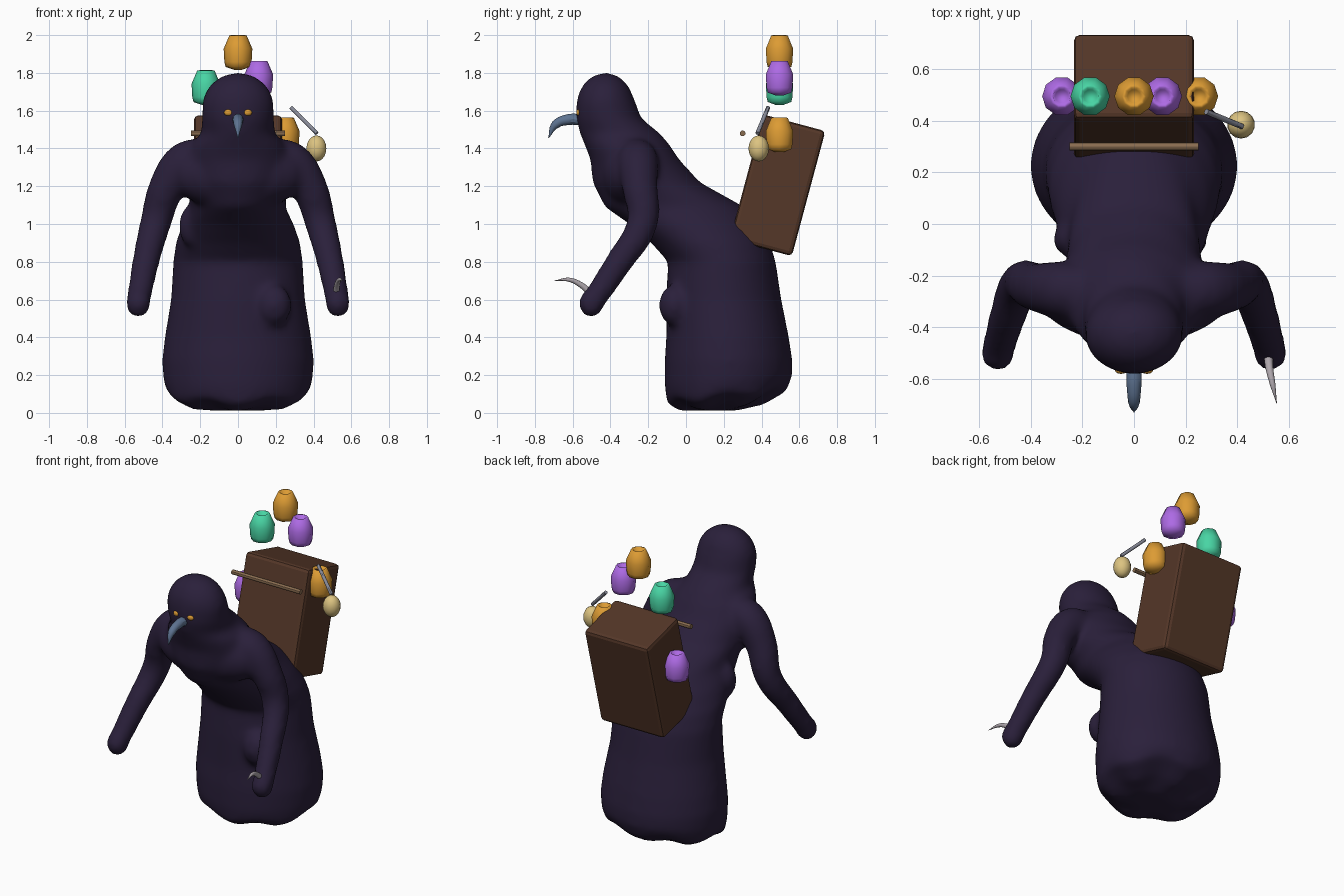
import bpy, bmesh, math
from mathutils import Matrix, Vector

if "Cube" in bpy.data.objects:
    bpy.data.objects.remove(bpy.data.objects["Cube"])


def material(name, r, g, b):
    m = bpy.data.materials.new(name)
    m.use_nodes = True
    m.diffuse_color = (r, g, b, 1)
    m.node_tree.nodes["Principled BSDF"].inputs["Base Color"].default_value = (r, g, b, 1)
    return m


CLOTH = material("dark purple cloth", .023, .014, .043)
LEATHER = material("brown leather", .09, .038, .021)
AMBER = material("amber", .72, .33, .034)
GREEN = material("jade green", .065, .66, .37)
VIOLET = material("violet", .42, .145, .78)
CREAM = material("cream glass", .72, .55, .22)
METAL = material("grey metal", .25, .26, .32)
BEAK = material("slate blue", .11, .17, .28)
WOOD = material("tan wood", .25, .15, .08)
BONE = material("pale claw", .42, .38, .41)


def finish(bm, name, mat, smooth=False):
    bmesh.ops.recalc_face_normals(bm, faces=bm.faces)
    me = bpy.data.meshes.new(name)
    bm.to_mesh(me)
    bm.free()
    me.materials.append(mat)
    for p in me.polygons:
        p.use_smooth = smooth
    ob = bpy.data.objects.new(name, me)
    bpy.context.collection.objects.link(ob)
    return ob


def loft(rings):
    """Closed skin over rings of vertex positions."""
    bm = bmesh.new()
    loops = [[bm.verts.new(p) for p in ring] for ring in rings]
    for a, b in zip(loops, loops[1:]):
        for i in range(len(a)):
            j = (i + 1) % len(a)
            bm.faces.new((a[i], a[j], b[j], b[i]))
    bm.faces.new(loops[0])
    bm.faces.new(loops[-1])
    return bm


def ellipse(c, rx, ry, n, tilt=0, wave=0):
    out = []
    for i in range(n):
        a = 2 * math.pi * i / n
        x, y = rx * math.cos(a), ry * math.sin(a)
        out.append(Vector((c[0] + x, c[1] + y, c[2] + tilt * y + wave * math.cos(6 * a))))
    return out


def ball(name, mat, c, size, u=20, v=14):
    bm = bmesh.new()
    bmesh.ops.create_uvsphere(bm, u_segments=u, v_segments=v, radius=1,
                              matrix=Matrix.Translation(c) @ Matrix.Diagonal((*size, 1)))
    return finish(bm, name, mat, True)


def tube(name, mat, points, sides=4):
    """Smooth tapering tube through points (x, y, z, radius)."""
    cu = bpy.data.curves.new(name, 'CURVE')
    cu.dimensions = '3D'
    cu.bevel_depth = 1
    cu.bevel_resolution = sides
    cu.use_fill_caps = True
    sp = cu.splines.new('BEZIER')
    sp.resolution_u = 6
    sp.bezier_points.add(len(points) - 1)
    for bp, (x, y, z, r) in zip(sp.bezier_points, points):
        bp.co = (x, y, z)
        bp.radius = r
        bp.handle_left_type = bp.handle_right_type = 'AUTO'
    cu.materials.append(mat)
    ob = bpy.data.objects.new(name, cu)
    bpy.context.collection.objects.link(ob)
    bpy.ops.object.select_all(action='DESELECT')
    ob.select_set(True)
    bpy.context.view_layer.objects.active = ob
    bpy.ops.object.convert(target='MESH')
    ob = bpy.context.view_layer.objects.active
    bpy.ops.object.shade_smooth_by_angle()
    return ob


# Robe and hunched torso: height, y centre, x radius, y radius, tilt, wave
sections = [
    (.012, .17, .15, .10, 0, 0), (.04, .19, .27, .22, .08, .016),
    (.095, .215, .375, .315, .1, .016), (.17, .225, .395, .338, .08, 0),
    (.28, .225, .402, .338, 0, 0), (.40, .22, .388, .325, 0, 0),
    (.60, .20, .355, .305, 0, 0), (.80, .19, .343, .285, 0, 0),
    (.90, .13, .33, .315, 0, 0), (1.0, .045, .295, .345, 0, 0),
    (1.09, -.06, .25, .37, 0, 0), (1.22, -.21, .27, .285, 0, 0),
    (1.34, -.27, .28, .235, 0, 0), (1.42, -.312, .25, .225, 0, 0),
    (1.48, -.35, .195, .212, 0, 0), (1.56, -.41, .192, .172, 0, 0),
    (1.66, -.425, .185, .153, 0, 0),
]
robe = finish(loft([ellipse((0, y, z), rx, ry, 36, t, w)
                    for z, y, rx, ry, t, w in sections]), "robe", CLOTH)

# Hooded head, chest, folds and bulges
parts = [
    ball("hood", CLOTH, (0, -.427, 1.62), (.192, .155, .181)),
    ball("chest", CLOTH, (0, -.285, 1.265), (.37, .18, .19)),
    ball("front_bulge", CLOTH, (.19, -.06, .57), (.095, .085, .11)),
    ball("right_fold", CLOTH, (-.25, -.06, .99), (.065, .065, .11)),
    ball("left_fold", CLOTH, (.23, -.06, .99), (.05, .05, .09)),
]
# Sleeves
for s in (-1, 1):
    parts.append(tube("sleeve", CLOTH, [
        (s * .17, -.265, 1.36, .10), (s * .28, -.255, 1.325, .112), (s * .375, -.245, 1.20, .096),
        (s * .435, -.23, 1.01, .083), (s * .49, -.36, .79, .072),
        (s * .527, -.49, .595, .064)], 6))
    parts.append(ball("hand", CLOTH, (s * .528, -.502, .58), (.067, .067, .076)))

# Fuse the cloth into one soft surface
bpy.ops.object.select_all(action='DESELECT')
for ob in parts + [robe]:
    ob.select_set(True)
bpy.context.view_layer.objects.active = robe
bpy.ops.object.join()
robe.name = "robed_body"
remesh = robe.modifiers.new("fuse", 'REMESH')
remesh.mode = 'VOXEL'
remesh.voxel_size = .02
remesh.use_smooth_shade = True
soft = robe.modifiers.new("soften", 'SMOOTH')
soft.factor = .5
soft.iterations = 10

# Face
tube("beak", BEAK, [(0, -.54, 1.55, .03), (0, -.62, 1.553, .029),
                    (0, -.69, 1.527, .023), (0, -.728, 1.455, .002)])
for side, s in (("left", 1), ("right", -1)):
    ball(side + "_eye", AMBER, (s * .05, -.567, 1.59), (.024, .014, .018), 12, 8)

# Single claw on the left hand
tube("claw", BONE, [(.52, -.50, .63, .018), (.525, -.56, .68, .015),
                    (.537, -.62, .705, .011), (.553, -.695, .70, .001)])

# Leaning backpack with softened edges
bm = bmesh.new()
bmesh.ops.create_cube(bm, size=1, matrix=Matrix.Translation((0, .485, 1.205))
                      @ Matrix.Rotation(math.radians(-15), 4, 'X')
                      @ Matrix.Diagonal((.465, .34, .685, 1)))
bmesh.ops.bevel(bm, geom=bm.edges[:], offset=.022, segments=2, profile=.5, affect='EDGES')
finish(bm, "backpack", LEATHER)

# Crossbar and lantern
tube("crossbar", WOOD, [(-.25, .30, 1.48, .015), (.25, .30, 1.48, .015)])
tube("lantern_hook", METAL, [(.28, .435, 1.617, .011), (.418, .378, 1.48, .011)])
ball("lantern", CREAM, (.415, .385, 1.40), (.054, .054, .069), 14, 10)

# Open jars with rounded bases: radius and height profile
jar = [(.02, -.092), (.066, -.076), (.072, -.05), (.076, .02), (.046, .09), (.034, .092), (.026, .065)]
for name, mat, x, z in (("top_jar", AMBER, 0, 1.908), ("green_jar", GREEN, -.17, 1.722),
                        ("violet_jar", VIOLET, .11, 1.772), ("left_jar", AMBER, .25, 1.472),
                        ("right_jar", VIOLET, -.28, 1.30)):
    finish(loft([ellipse((x, .495, z + h), r, r, 10) for r, h in jar]), name, mat, True)
